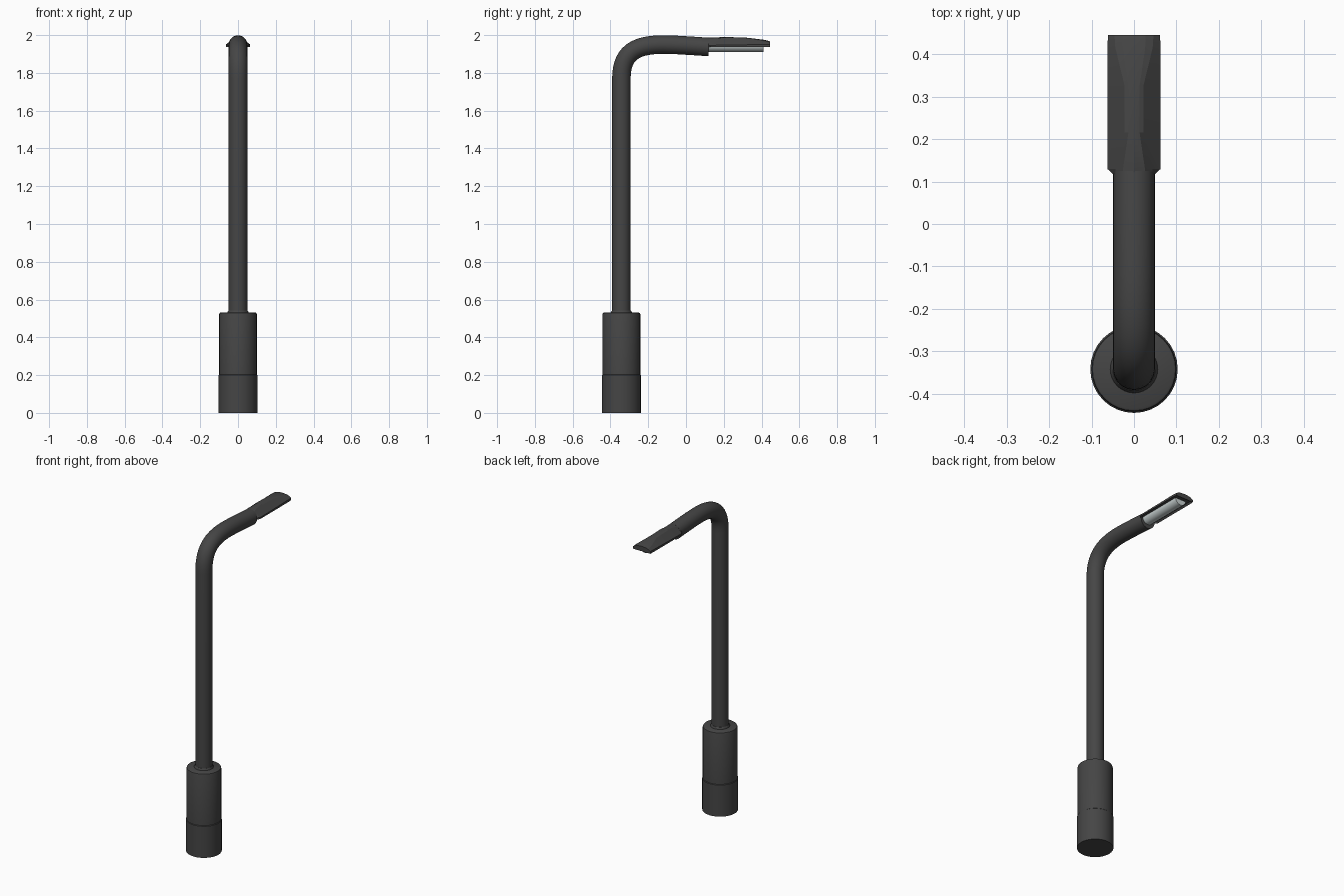
import bpy, bmesh, math

if "Cube" in bpy.data.objects:
    bpy.data.objects.remove(bpy.data.objects["Cube"])

Y0 = -0.342          # pole axis
SEG = 32


def material(name, rgb):
    m = bpy.data.materials.new(name)
    m.diffuse_color = (*rgb, 1)
    m.use_nodes = True
    m.node_tree.nodes["Principled BSDF"].inputs["Base Color"].default_value = m.diffuse_color
    return m


dark = material("dark_metal", (0.06, 0.06, 0.06))
glass = material("pale_glass", (0.58, 0.64, 0.64))


def finish(name, bm, mat, angle=35):
    bmesh.ops.recalc_face_normals(bm, faces=bm.faces)
    me = bpy.data.meshes.new(name)
    bm.to_mesh(me)
    bm.free()
    ob = bpy.data.objects.new(name, me)
    bpy.context.collection.objects.link(ob)
    me.materials.append(mat)
    bpy.ops.object.select_all(action='DESELECT')
    ob.select_set(True)
    bpy.context.view_layer.objects.active = ob
    bpy.ops.object.shade_smooth_by_angle(angle=math.radians(angle))
    return ob


def loft(bm, rings):
    """Skin closed rings of points and cap both ends."""
    vr = [[bm.verts.new(p) for p in r] for r in rings]
    n = len(vr[0])
    for a, b in zip(vr, vr[1:]):
        for i in range(n):
            j = (i + 1) % n
            bm.faces.new((a[i], a[j], b[j], b[i]))
    bm.faces.new(vr[0])
    bm.faces.new(vr[-1])
    return vr


def lathe(name, profile, mat):
    bm = bmesh.new()
    loft(bm, [[(r * math.cos(2 * math.pi * i / SEG),
                Y0 + r * math.sin(2 * math.pi * i / SEG), z)
               for i in range(SEG)] for r, z in profile])
    return finish(name, bm, mat)


# Base sleeve with a slightly wider foot, and a collar round the pole
lathe("base", [(0.103, 0), (0.103, 0.2), (0.100, 0.203), (0.100, 0.522),
               (0.098, 0.528), (0.093, 0.531)], dark)
lathe("collar", [(0.056, 0.525), (0.056, 0.533), (0.050, 0.542)], dark)

# Pole bending over into the arm: centre line in the y-z plane
path = [(Y0, 0.5), (Y0, 1.1), (Y0, 1.77)]
STEPS = 14
p0, p1, p2, p3 = (Y0, 1.77), (Y0, 1.905), (-0.27, 1.95), (-0.12, 1.95)
for k in range(1, STEPS + 1):
    t = k / STEPS
    c = ((1 - t) ** 3, 3 * t * (1 - t) ** 2, 3 * t * t * (1 - t), t ** 3)
    path.append(tuple(sum(w * p[d] for w, p in zip(c, (p0, p1, p2, p3)))
                      for d in (0, 1)))
path += [(-0.05, 1.948), (0.05, 1.942), (0.122, 1.937)]
rings = []
for i, (y, z) in enumerate(path):
    a, b = path[max(i - 1, 0)], path[min(i + 1, len(path) - 1)]
    ty, tz = b[0] - a[0], b[1] - a[1]
    ln = math.hypot(ty, tz)
    ny, nz = -tz / ln, ty / ln
    rings.append([(0.049 * math.cos(u), y + 0.049 * math.sin(u) * ny,
                   z + 0.049 * math.sin(u) * nz)
                  for u in (2 * math.pi * s / SEG for s in range(SEG))])
bm = bmesh.new()
loft(bm, rings)
finish("pole_and_arm", bm, dark)

# Lamp head: faceted shell, narrow ridge flaring at both ends
# y, half width, rim top, shoulder half width, shoulder z, crown z
sections = [(0.118, 0.050, 1.946, 0.045, 1.956, 1.986),
            (0.130, 0.063, 1.946, 0.043, 1.960, 1.987),
            (0.215, 0.063, 1.947, 0.022, 1.985, 1.990),
            (0.325, 0.063, 1.949, 0.022, 1.982, 1.986),
            (0.415, 0.063, 1.951, 0.044, 1.966, 1.975),
            (0.445, 0.061, 1.950, 0.046, 1.960, 1.967)]
ZB = 1.936
rings = []
for y, w, zr, s, zs, zc in sections:
    half = [(w, ZB), (w, zr), (s, zs), (s * 0.6, zs + (zc - zs) * 0.7)]
    rings.append([(x, y, z) for x, z in half] + [(0, y, zc)] +
                 [(-x, y, z) for x, z in reversed(half)])
bm = bmesh.new()
loft(bm, rings)
# Recess under the head
bmesh.ops.recalc_face_normals(bm, faces=bm.faces)
under = [f for f in bm.faces if all(abs(v.co.z - ZB) < 1e-5 for v in f.verts)]
bmesh.ops.inset_region(bm, faces=under, thickness=0.009, depth=0)
for v in {v for f in under for v in f.verts}:
    v.co.z += 0.009
finish("lamp_head", bm, dark, 12)

# Rounded glass cover hanging below the head
bm = bmesh.new()
N = 12
loft(bm, [[(0.037 * math.cos(math.pi * i / N), y,
            1.946 - 0.035 * math.sin(math.pi * i / N)) for i in range(N + 1)]
          for y in (0.115, 0.41)])
finish("lamp_glass", bm, glass)
